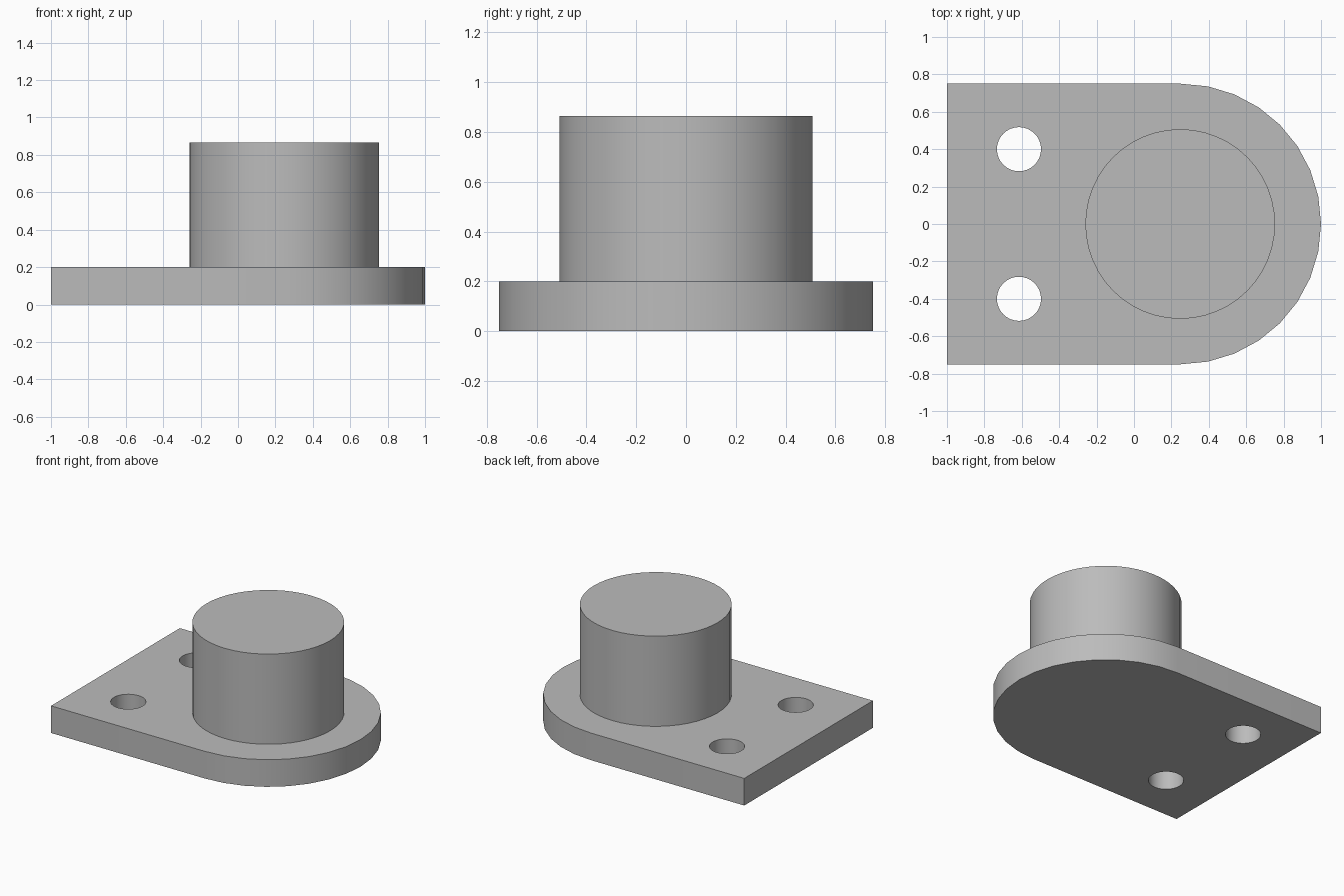
import bpy
import bmesh
from math import cos, sin, pi, radians

if "Cube" in bpy.data.objects:
    bpy.data.objects.remove(bpy.data.objects["Cube"], do_unlink=True)

BASE_HEIGHT, TOP = 0.2, 0.865
CENTER_X = 0.25

grey = bpy.data.materials.new("plain grey")
grey.use_nodes = True
color = (0.5, 0.5, 0.5, 1)
grey.diffuse_color = color
grey.node_tree.nodes["Principled BSDF"].inputs["Base Color"].default_value = color


def arc(cx, cy, radius, start, end, steps):
    """Points along an arc, both ends included."""
    angles = [start + (end - start) * i / steps for i in range(steps + 1)]
    return [(cx + radius * cos(a), cy + radius * sin(a)) for a in angles]


def circle(cx, cy, radius, steps=32):
    return arc(cx, cy, radius, 0, 2 * pi, steps)[:-1]


def plate(name, outlines, bottom, top):
    """Extrude closed outlines into a solid; inner outlines become holes."""
    curve = bpy.data.curves.new(name, "CURVE")
    curve.dimensions = "2D"
    curve.fill_mode = "BOTH"
    curve.extrude = (top - bottom) / 2
    for points in outlines:
        spline = curve.splines.new("POLY")
        spline.points.add(len(points) - 1)
        for point, (x, y) in zip(spline.points, points):
            point.co = (x, y, 0, 1)
        spline.use_cyclic_u = True
    obj = bpy.data.objects.new(name, curve)
    bpy.context.collection.objects.link(obj)
    bpy.ops.object.select_all(action="DESELECT")
    obj.select_set(True)
    bpy.context.view_layer.objects.active = obj
    bpy.ops.object.convert(target="MESH")
    obj = bpy.context.object

    # Weld caps to walls and place the solid at its height
    bm = bmesh.new()
    bm.from_mesh(obj.data)
    bmesh.ops.remove_doubles(bm, verts=bm.verts, dist=0.0001)
    bmesh.ops.recalc_face_normals(bm, faces=bm.faces)
    bmesh.ops.translate(bm, verts=bm.verts, vec=(0, 0, (top + bottom) / 2))
    bm.to_mesh(obj.data)
    bm.free()
    obj.data.materials.clear()
    obj.data.materials.append(grey)
    bpy.ops.object.shade_smooth_by_angle(angle=radians(30))
    return obj


# Base plate: square end at the left, rounded end at the right, two bolt holes
outline = [(-1, 0.75), (-1, -0.75)] + arc(CENTER_X, 0, 0.75, -pi / 2, pi / 2, 16)
holes = [circle(-0.615, side * 0.4, 0.118) for side in (-1, 1)]
plate("base_plate", [outline] + holes, 0, BASE_HEIGHT)

# Solid round boss standing on the plate
plate("boss", [circle(CENTER_X - 0.003, 0, 0.507, 48)], BASE_HEIGHT, TOP)
